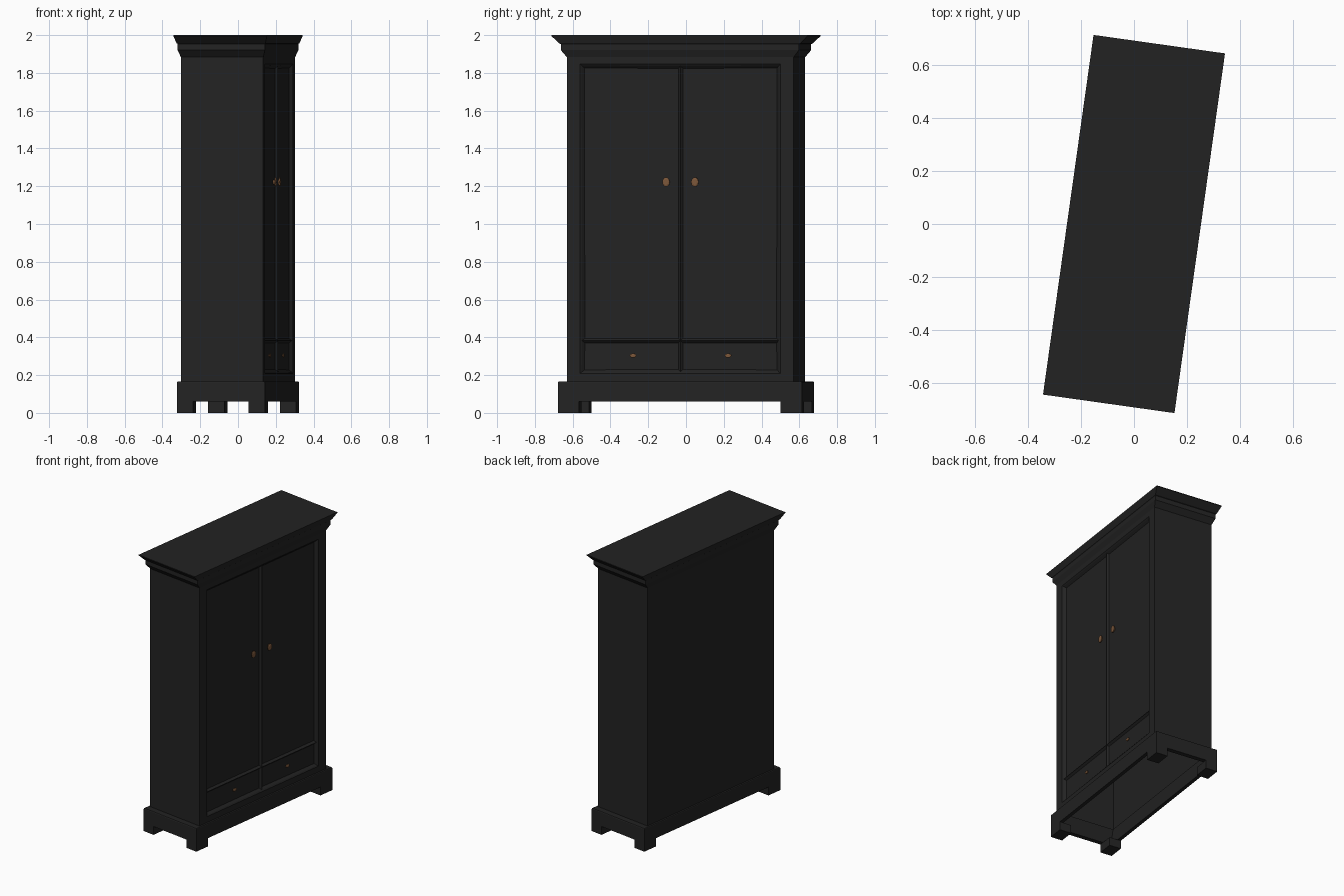
import bpy, bmesh, math
from mathutils import Matrix

if "Cube" in bpy.data.objects:
    bpy.data.objects.remove(bpy.data.objects["Cube"])

TURN = math.radians(-8)          # whole wardrobe is turned slightly
D, W = 0.22, 0.606               # body half depth, half width


def material(name, rgb):
    m = bpy.data.materials.new(name)
    m.diffuse_color = (*rgb, 1)
    m.use_nodes = True
    m.node_tree.nodes["Principled BSDF"].inputs["Base Color"].default_value = m.diffuse_color
    return m


BLACK = material("black_wood", (0.0165, 0.0165, 0.0165))
BRASS = material("brown_brass", (0.2, 0.095, 0.042))


def finish(name, bm, mat, recalc=True):
    if recalc:
        bmesh.ops.recalc_face_normals(bm, faces=bm.faces[:])
    me = bpy.data.meshes.new(name)
    bm.to_mesh(me)
    bm.free()
    me.materials.append(mat)
    ob = bpy.data.objects.new(name, me)
    ob.rotation_euler.z = TURN
    bpy.context.collection.objects.link(ob)
    return ob


def loft(name, rings, cap_top=False):
    """Rectangular rings (half depth, half width, z) joined in order."""
    bm = bmesh.new()
    loops = [[bm.verts.new((sx * d, sy * w, z)) for sx, sy in
              ((1, -1), (1, 1), (-1, 1), (-1, -1))] for d, w, z in rings]
    for a, b in zip(loops, loops[1:]):
        for i in range(4):
            j = (i + 1) % 4
            bm.faces.new((a[i], a[j], b[j], b[i]))
    if cap_top:
        bm.faces.new(loops[-1])
    return finish(name, bm, BLACK)


def box(name, lo, hi):
    bm = bmesh.new()
    bmesh.ops.create_cube(bm, size=1)
    for v in bm.verts:
        v.co = [(l + h) / 2 + c * (h - l) for l, h, c in zip(lo, hi, v.co)]
    return finish(name, bm, BLACK)


# plinth: hollow skirt with a ledge up to the body
loft("plinth", [(0.21, 0.595, 0.165), (0.21, 0.62, 0.06), (0.235, 0.652, 0.06),
                (0.235, 0.652, 0.16), (0.233, 0.649, 0.165), (D, W, 0.165)])

# four block feet
for sx in (-1, 1):
    for sy in (-1, 1):
        xs = sorted((sx * 0.235, sx * 0.148))
        ys = sorted((sy * 0.652, sy * 0.539))
        box("foot", (xs[0], ys[0], 0), (xs[1], ys[1], 0.06))

# side and back walls, open underneath
bm = bmesh.new()
pts = [(D, -W), (-D, -W), (-D, W), (D, W)]
for (x0, y0), (x1, y1) in zip(pts, pts[1:]):
    bm.faces.new([bm.verts.new(p) for p in
                  ((x0, y0, 0.165), (x0, y0, 1.885), (x1, y1, 1.885), (x1, y1, 0.165))])
bmesh.ops.remove_doubles(bm, verts=bm.verts[:], dist=1e-5)
finish("side_and_back_walls", bm, BLACK, recalc=False)

# front with two sunken doors over two sunken drawers
bm = bmesh.new()
ys = [-W, -0.535, 0, 0.535, W]
zs = [0.165, 0.208, 0.382, 1.846, 1.885]
grid = [[bm.verts.new((D, y, z)) for y in ys] for z in zs]
panels = []
for r in range(4):
    for c in range(4):
        f = bm.faces.new((grid[r][c], grid[r][c + 1], grid[r + 1][c + 1], grid[r + 1][c]))
        if c in (1, 2) and r in (1, 2):
            panels.append(f)
bm.normal_update()
bmesh.ops.inset_region(bm, faces=panels, thickness=0.01, depth=-0.006)
bm.normal_update()
bmesh.ops.inset_individual(bm, faces=panels, thickness=0.018, depth=-0.014)
finish("door_and_drawer_front", bm, BLACK, recalc=False)

# stepped cornice
loft("cornice", [(D, W, 1.883), (0.233, 0.636, 1.92), (0.233, 0.636, 1.953),
                 (0.237, 0.645, 1.956), (0.25, 0.684, 1.995), (0.25, 0.684, 2.0)], True)


def knob(name, y, z, ry, rz, length):
    """Turned knob pointing out of the front: thin neck, rounded head."""
    bm = bmesh.new()
    n = 10
    prof = [(0, 0.5), (0.45, 0.5), (0.55, 1), (0.85, 1), (1, 0.6)]
    loops = [[bm.verts.new((0.198 + t * length,
                            y + ry * s * math.cos(2 * math.pi * i / n),
                            z + rz * s * math.sin(2 * math.pi * i / n)))
              for i in range(n)] for t, s in prof]
    for a, b in zip(loops, loops[1:]):
        for i in range(n):
            j = (i + 1) % n
            bm.faces.new((a[i], a[j], b[j], b[i]))
    bm.faces.new(loops[-1])
    finish(name, bm, BRASS)


# door knobs and drawer pulls
for s in (-1, 1):
    knob("door_knob", s * 0.077, 1.222, 0.02, 0.025, 0.02)
    knob("drawer_pull", s * 0.254, 0.303, 0.018, 0.011, 0.014)
